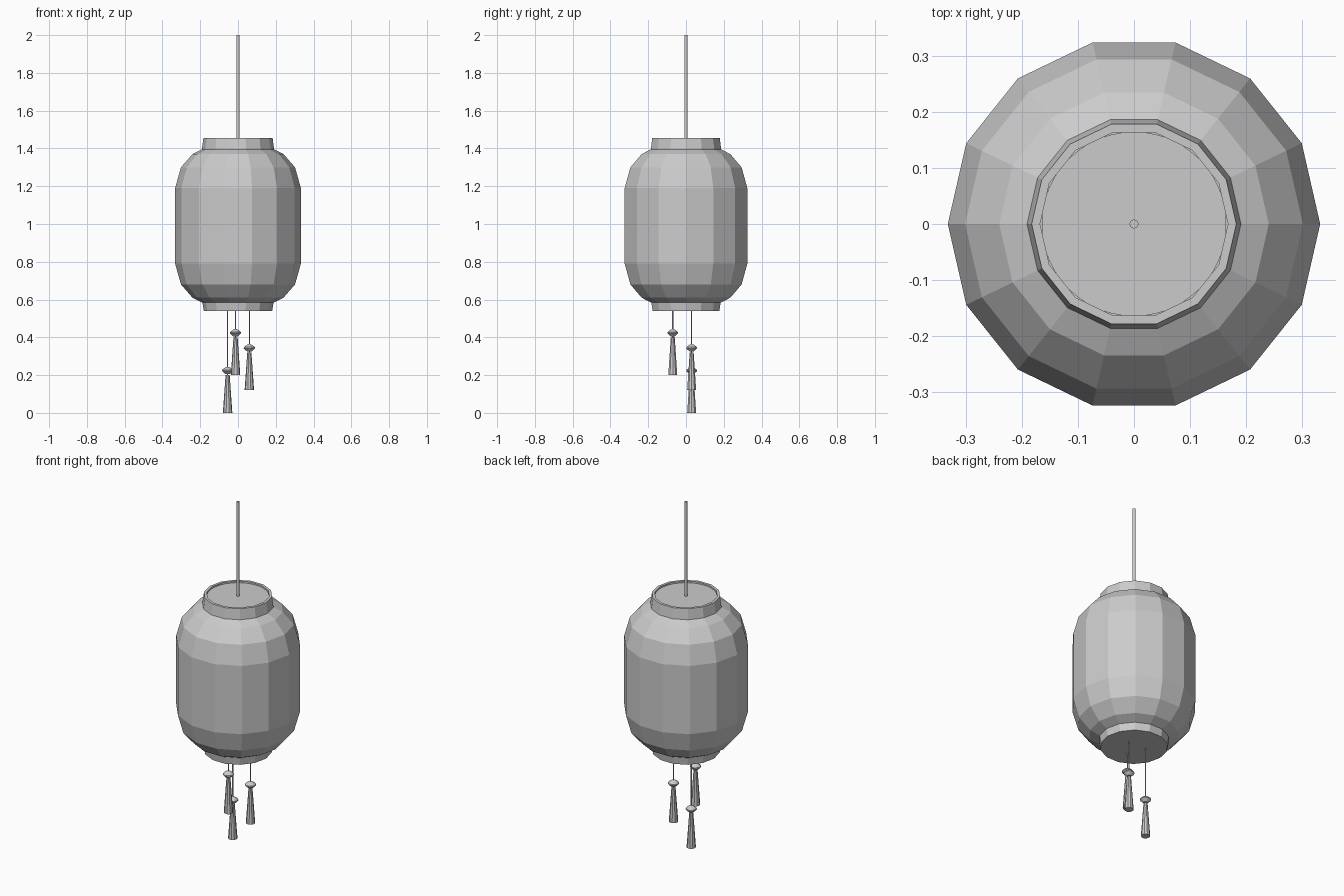
import bpy
import bmesh
from math import cos, sin, pi

cube = bpy.data.objects.get("Cube")
if cube:
    bpy.data.objects.remove(cube)

# One plain grey for the whole lantern
grey = bpy.data.materials.new("plain grey")
grey.use_nodes = True
color = (0.6, 0.6, 0.6, 1)
grey.diffuse_color = color
grey.node_tree.nodes["Principled BSDF"].inputs["Base Color"].default_value = color


def lathe(name, profile, sides, at=(0, 0, 0)):
    """Spin (radius, height) points into a closed, flat-faced solid."""
    bm = bmesh.new()
    rings = []
    for r, z in profile:
        angles = [2 * pi * i / sides for i in range(sides)]
        rings.append([bm.verts.new((r * cos(a), r * sin(a), z)) for a in angles])
    for low, high in zip(rings, rings[1:]):
        for i in range(sides):
            j = (i + 1) % sides
            bm.faces.new((low[i], low[j], high[j], high[i]))
    bm.faces.new(rings[0][::-1])
    bm.faces.new(rings[-1])
    mesh = bpy.data.meshes.new(name)
    bm.to_mesh(mesh)
    bm.free()
    mesh.materials.append(grey)
    obj = bpy.data.objects.new(name, mesh)
    obj.location = at
    bpy.context.collection.objects.link(obj)
    return obj


SIDES = 14

# Paper body, mirrored about its middle height
middle = 0.99
upper = [(0.333, 0.2), (0.302, 0.31), (0.241, 0.38), (0.185, 0.408)]
body = [(r, middle - h) for r, h in reversed(upper)]
body += [(r, middle + h) for r, h in upper]
lathe("lantern_body", body, SIDES)

# Collars: the top one has a shallow recess holding a round lid
lathe("top_collar", [(0.192, 1.39), (0.183, 1.456), (0.168, 1.456), (0.168, 1.44)], SIDES)
lathe("bottom_collar", [(0.181, 0.54), (0.19, 0.595)], SIDES)
lathe("round_lid", [(0.165, 1.42), (0.165, 1.447)], 48)

# Hanging rod
lathe("hanging_rod", [(0.008, 1.44), (0.008, 2.0)], 12)

# Three tassels at different heights, each with a cord and a knob
skirt = [(0.025, 0), (0.011, 0.2)]
knob = [(0.012, 0.205), (0.03, 0.222), (0.029, 0.228), (0.012, 0.241), (0.004, 0.244)]
tassels = {"back_right": (-0.055, 0.03, 0),
           "front": (-0.013, -0.07, 0.2),
           "back_left": (0.06, 0.03, 0.12)}
for place, spot in tassels.items():
    lathe(place + "_tassel_skirt", skirt, 10, spot)
    lathe(place + "_tassel_knob", knob, 10, spot)
    lathe(place + "_tassel_cord", [(0.003, 0.19), (0.003, 0.55 - spot[2])], 8, spot)
